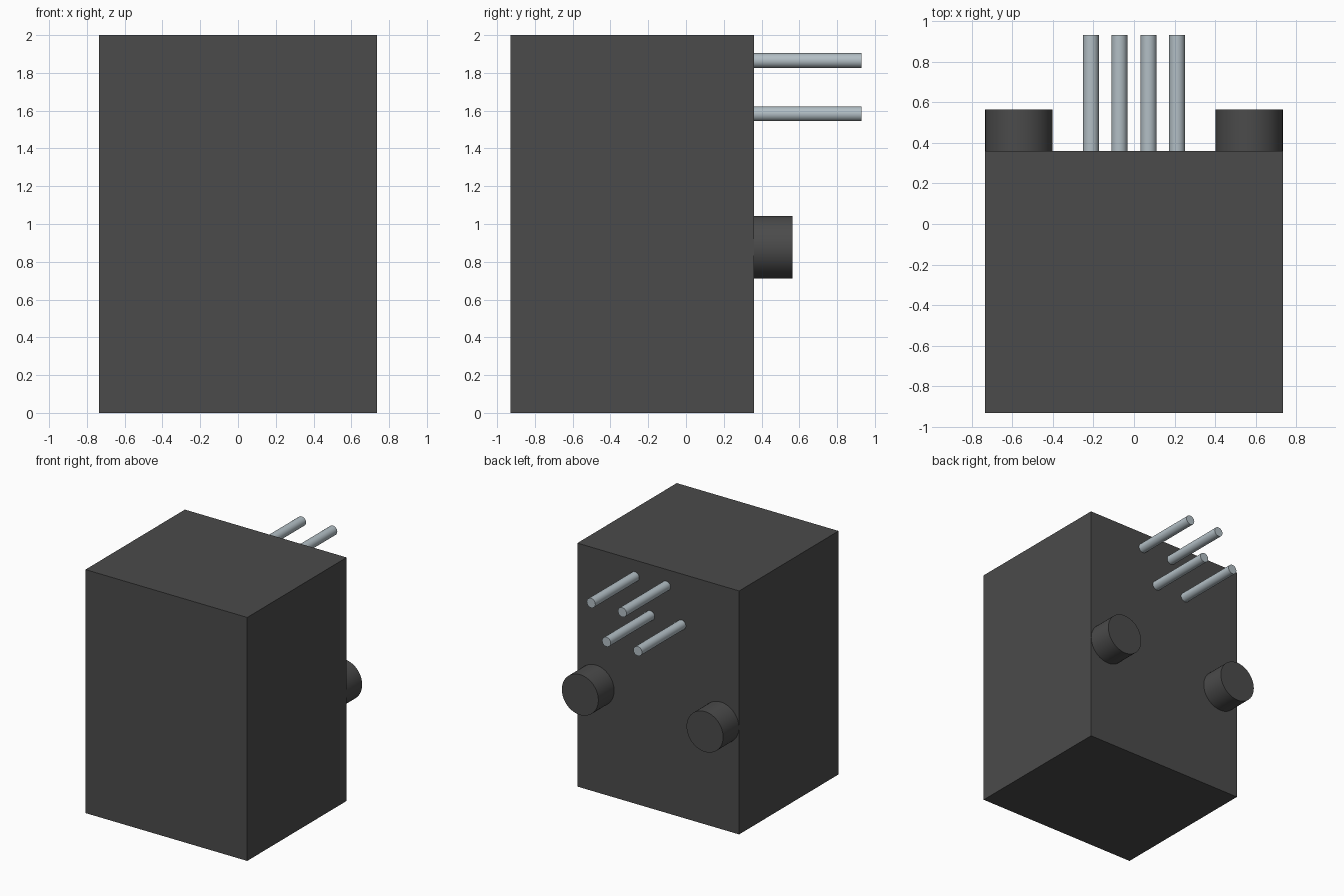
import bpy
import math

cube = bpy.data.objects.get("Cube")
if cube:
    bpy.data.objects.remove(cube, do_unlink=True)


def material(name, colour, metallic=0.0):
    mat = bpy.data.materials.new(name)
    mat.use_nodes = True
    mat.diffuse_color = (*colour, 1)
    bsdf = mat.node_tree.nodes["Principled BSDF"]
    bsdf.inputs["Base Color"].default_value = (*colour, 1)
    return mat


def finish(name, mat):
    obj = bpy.context.object
    obj.name = name
    obj.data.materials.append(mat)
    return obj


def back_cylinder(name, x, z, radius, y_end, sides, mat):
    """Cylinder standing out from the back face of the housing."""
    bpy.ops.mesh.primitive_cylinder_add(
        vertices=sides, radius=radius, depth=y_end - BACK,
        location=(x, (BACK + y_end) / 2, z), rotation=(math.pi / 2, 0, 0))
    bpy.ops.object.shade_smooth_by_angle(angle=math.radians(40))
    return finish(name, mat)


dark = material("dark grey plastic", (0.07, 0.07, 0.07))
steel = material("pale steel", (0.45, 0.52, 0.56))

FRONT, BACK = -0.93, 0.36
WIDTH, HEIGHT = 1.47, 2.0

# Housing
bpy.ops.mesh.primitive_cube_add(size=1, location=(0, (FRONT + BACK) / 2, HEIGHT / 2))
housing = finish("housing", dark)
housing.scale = (WIDTH, BACK - FRONT, HEIGHT)

# Locating pegs
for side, x in (("left", 0.567), ("right", -0.567)):
    back_cylinder(side + "_peg", x, 0.877, 0.166, 0.565, 48, dark)

# Staggered contact pins, two in each row
for row, z, shift in (("upper", 1.865, 0.07), ("lower", 1.583, -0.07)):
    for side, x in (("left", 0.142), ("right", -0.142)):
        back_cylinder(f"{row}_{side}_pin", x + shift, z, 0.039, 0.93, 24, steel)
